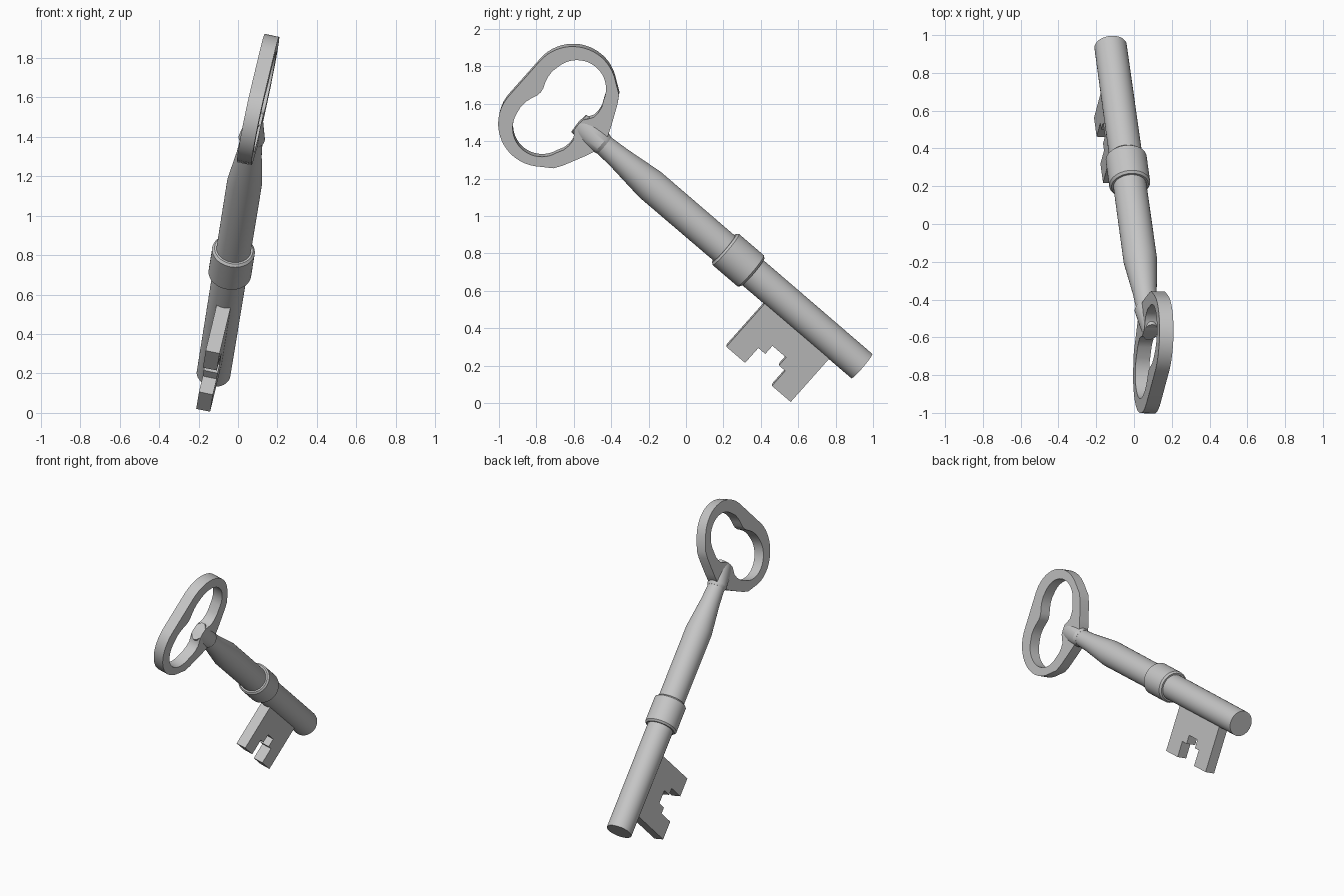
import bpy, bmesh, math
from mathutils import Matrix, Vector

if "Cube" in bpy.data.objects:
    bpy.data.objects.remove(bpy.data.objects["Cube"])

# Key frame: u runs along the shaft to its tip, v across the flat parts, n is the flat normal
u = Vector((-0.105, 0.755, -0.647)).normalized()
n = Vector((0.978, -0.037, -0.202))
n = (n - u * n.dot(u)).normalized()
v = n.cross(u)
frame = Matrix((u, v, n)).transposed().to_4x4()
frame.translation = (-0.124, 0.94, 0.198)

metal = bpy.data.materials.new("grey_metal")
metal.diffuse_color = (0.56, 0.56, 0.56, 1)
metal.use_nodes = True
metal.node_tree.nodes["Principled BSDF"].inputs["Base Color"].default_value = metal.diffuse_color


def finish(obj):
    obj.matrix_world = frame
    obj.data.materials.clear()
    obj.data.materials.append(metal)
    bpy.ops.object.select_all(action='DESELECT')
    obj.select_set(True)
    bpy.context.view_layer.objects.active = obj
    bpy.ops.object.shade_smooth_by_angle(angle=math.radians(30))


def loft(name, rings, sides=48):
    """Closed body through elliptical rings (u, radius in v, radius in n)."""
    bm = bmesh.new()
    loops = []
    for pos, rv, rn in rings:
        loops.append([bm.verts.new((pos, rv * math.cos(a), rn * math.sin(a)))
                      for a in (2 * math.pi * i / sides for i in range(sides))])
    for a, b in zip(loops, loops[1:]):
        for i in range(sides):
            j = (i + 1) % sides
            bm.faces.new((a[i], a[j], b[j], b[i]))
    bm.faces.new(loops[0])
    bm.faces.new(loops[-1])
    bmesh.ops.recalc_face_normals(bm, faces=bm.faces)
    mesh = bpy.data.meshes.new(name)
    bm.to_mesh(mesh)
    bm.free()
    obj = bpy.data.objects.new(name, mesh)
    bpy.context.collection.objects.link(obj)
    finish(obj)


def plate(name, outlines, thickness):
    """Flat plate from closed outlines; inner outlines become holes."""
    curve = bpy.data.curves.new(name, 'CURVE')
    curve.dimensions = '2D'
    curve.fill_mode = 'BOTH'
    curve.extrude = thickness / 2
    for pts in outlines:
        s = curve.splines.new('POLY')
        s.points.add(len(pts) - 1)
        for p, (x, y) in zip(s.points, pts):
            p.co = (x, y, 0, 1)
        s.use_cyclic_u = True
    obj = bpy.data.objects.new(name, curve)
    bpy.context.collection.objects.link(obj)
    bpy.ops.object.select_all(action='DESELECT')
    obj.select_set(True)
    bpy.context.view_layer.objects.active = obj
    bpy.ops.object.convert(target='MESH')
    obj = bpy.context.view_layer.objects.active
    # weld the caps to the walls
    bm = bmesh.new()
    bm.from_mesh(obj.data)
    bmesh.ops.remove_doubles(bm, verts=bm.verts, dist=0.0001)
    bmesh.ops.recalc_face_normals(bm, faces=bm.faces)
    bm.to_mesh(obj.data)
    bm.free()
    finish(obj)


def arc(cx, cy, r, start, end, steps=20):
    angles = [math.radians(start + (end - start) * i / steps) for i in range(steps + 1)]
    return [(cx + r * math.cos(a), cy + r * math.sin(a)) for a in angles]


def mirrored(half):
    return half + [(x, -y) for x, y in reversed(half) if y > 0.0001]


# Shaft with tapered neck
loft("shaft", [(r[0], r[1], r[1]) for r in
               [(-1.88, 0.055), (-1.84, 0.056), (-1.72, 0.064), (-1.5, 0.089), (0, 0.086)]])

# Collar with chamfered rims
loft("collar", [(r[0], r[1], r[1]) for r in
                [(-0.975, 0.098), (-0.963, 0.109), (-0.787, 0.109), (-0.775, 0.098)]])

# Flattened root blending the neck into the bow
loft("bow_root", [(-1.825, 0.058, 0.058), (-1.845, 0.064, 0.067),
                  (-1.92, 0.068, 0.053), (-2.004, 0.062, 0.038)])

# Two-lobed ring handle
outer = [(-1.845, 0.055), (-1.868, 0.11), (-1.898, 0.174), (-1.923, 0.226), (-1.95, 0.268)]
outer += arc(-2.155, 0.128, 0.232, 52, 180)
inner = [(-2.007, 0), (-2.004, 0.035), (-1.985, 0.06), (-1.97, 0.085), (-1.968, 0.12), (-1.974, 0.155)]
inner += arc(-2.14, 0.145, 0.155, 18, 170)
inner += [(-2.301, 0.13), (-2.298, 0.09), (-2.288, 0.055), (-2.276, 0.025), (-2.272, 0)]
plate("bow_ring", [mirrored(outer), mirrored(inner)], 0.075)

# Toothed bit with stepped notch
bit = [(-0.617, 0), (-0.617, -0.393), (-0.484, -0.393), (-0.484, -0.285), (-0.435, -0.285),
       (-0.435, -0.226), (-0.339, -0.226), (-0.339, -0.284), (-0.294, -0.284),
       (-0.294, -0.393), (-0.161, -0.393), (-0.161, 0)]
plate("bit", [bit], 0.072)
